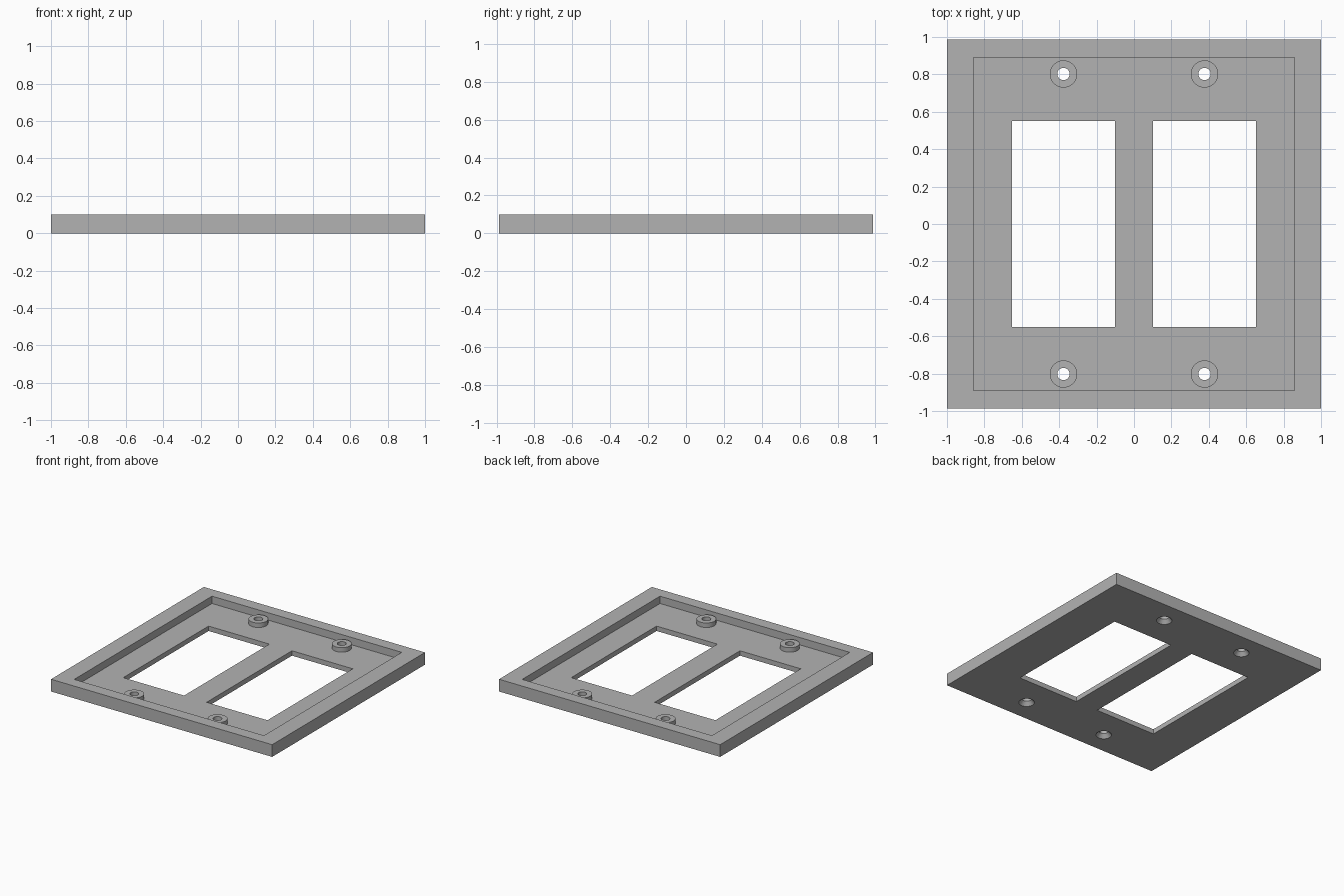
import bpy
import math

if "Cube" in bpy.data.objects:
    bpy.data.objects.remove(bpy.data.objects["Cube"], do_unlink=True)

# Overall sizes
HALF_X, HALF_Y, HEIGHT = 1.0, 0.987, 0.1
FLOOR, BOSS_TOP = 0.04, 0.077
GANG_X, SCREW_Y = 0.377, 0.802

grey = bpy.data.materials.new("plain grey")
grey.use_nodes = True
colour = (0.45, 0.45, 0.45, 1)
grey.diffuse_color = colour
grey.node_tree.nodes["Principled BSDF"].inputs["Base Color"].default_value = colour


def box(name, x, half_x, half_y, z0, z1):
    bpy.ops.mesh.primitive_cube_add(size=2, location=(x, 0, (z0 + z1) / 2))
    ob = bpy.context.object
    ob.name = name
    ob.scale = (half_x, half_y, (z1 - z0) / 2)
    bpy.ops.object.transform_apply(location=True, rotation=False, scale=True)
    ob.data.materials.append(grey)
    return ob


def cone(name, x, y, r0, r1, z0, z1):
    bpy.ops.mesh.primitive_cone_add(vertices=48, radius1=r0, radius2=r1,
                                    depth=z1 - z0, location=(x, y, (z0 + z1) / 2))
    ob = bpy.context.object
    ob.name = name
    ob.data.materials.append(grey)
    return ob


def combine(target, tool, operation):
    bpy.context.view_layer.objects.active = target
    mod = target.modifiers.new(operation.lower(), 'BOOLEAN')
    mod.operation, mod.object, mod.solver = operation, tool, 'EXACT'
    bpy.ops.object.modifier_apply(modifier=mod.name)
    bpy.data.objects.remove(tool, do_unlink=True)


# Tray-shaped plate with a raised rim
plate = box("wall_plate", 0, HALF_X, HALF_Y, 0, HEIGHT)
combine(plate, box("recess_cutter", 0, 0.858, 0.89, FLOOR, 0.3), 'DIFFERENCE')

for sx in (-1, 1):
    x = sx * GANG_X
    # Rectangular switch opening
    combine(plate, box("opening_cutter", x, 0.275, 0.551, -0.1, 0.3), 'DIFFERENCE')
    for sy in (-1, 1):
        y = sy * SCREW_Y
        # Screw boss, through hole and countersink on the underside
        combine(plate, cone("boss", x, y, 0.073, 0.073, 0.02, BOSS_TOP), 'UNION')
        combine(plate, cone("hole_cutter", x, y, 0.033, 0.033, -0.1, 0.3), 'DIFFERENCE')
        combine(plate, cone("countersink_cutter", x, y, 0.067, 0.025, -0.01, 0.04), 'DIFFERENCE')

# Smooth round walls, crisp edges
bpy.ops.object.select_all(action='DESELECT')
plate.select_set(True)
bpy.context.view_layer.objects.active = plate
bpy.ops.object.shade_smooth_by_angle(angle=math.radians(25))
